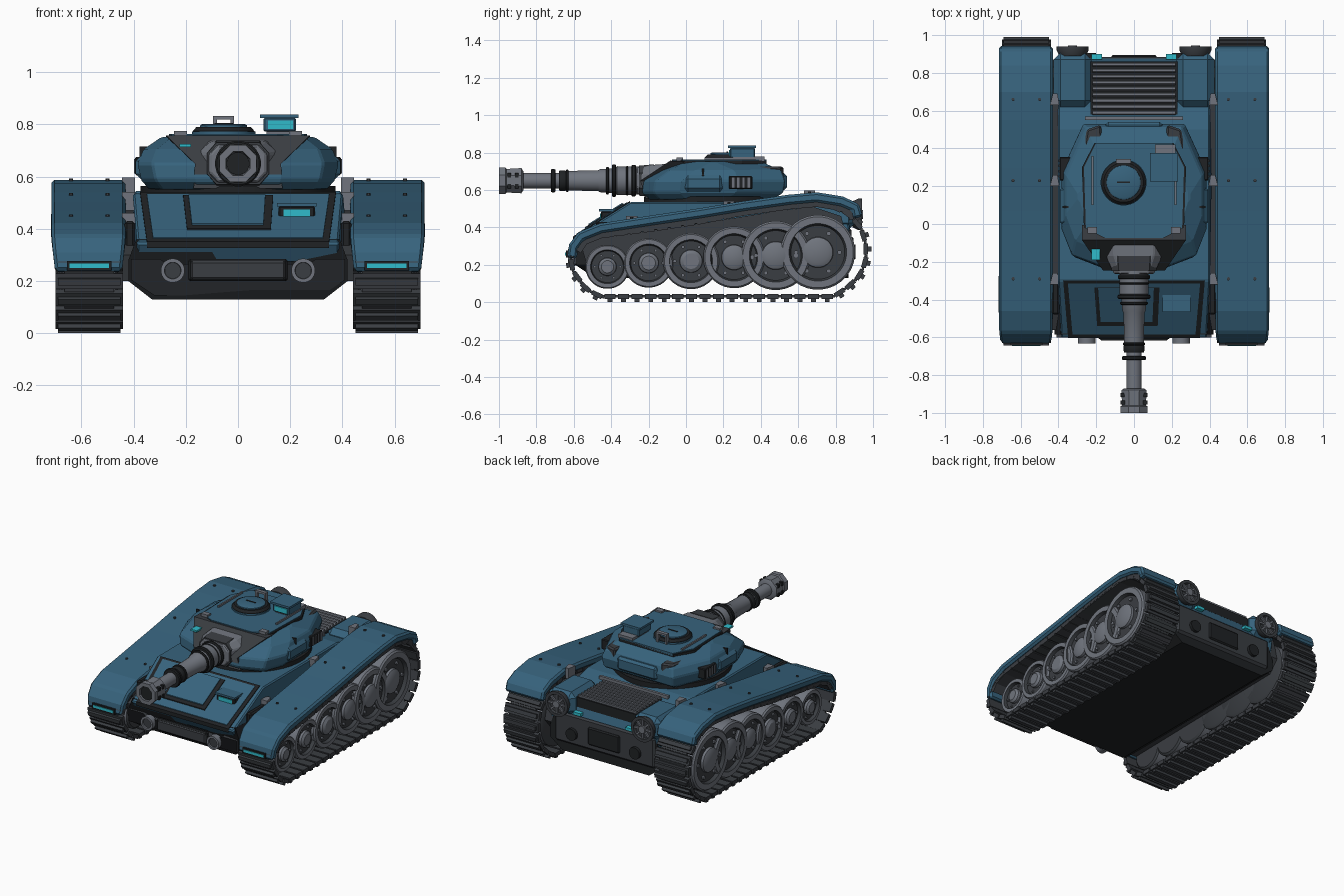
import bpy, bmesh, math
from mathutils import Vector

if "Cube" in bpy.data.objects:
    bpy.data.objects.remove(bpy.data.objects["Cube"])


def material(name, rgb):
    m = bpy.data.materials.new(name)
    m.diffuse_color = (*rgb, 1)
    m.use_nodes = True
    m.node_tree.nodes["Principled BSDF"].inputs["Base Color"].default_value = m.diffuse_color
    return m


BLUE = material("blue paint", (0.038, 0.125, 0.205))
STEEL = material("light steel", (0.16, 0.175, 0.205))
DARK = material("dark grey", (0.042, 0.047, 0.054))
BLACK = material("near black", (0.014, 0.016, 0.018))
CYAN = material("cyan glow", (0.03, 0.5, 0.6))


def finish(name, bm, mat, bevel=0, mirror=False, smooth=False):
    bmesh.ops.recalc_face_normals(bm, faces=bm.faces)
    me = bpy.data.meshes.new(name)
    bm.to_mesh(me)
    bm.free()
    me.materials.append(mat)
    if smooth:
        me.shade_smooth()
        me.set_sharp_from_angle(angle=math.radians(32))
    ob = bpy.data.objects.new(name, me)
    bpy.context.collection.objects.link(ob)
    if mirror:
        ob.modifiers.new("mirror", 'MIRROR')
    if bevel:
        b = ob.modifiers.new("bevel", 'BEVEL')
        b.width, b.segments, b.limit_method = bevel, 1, 'ANGLE'
    return ob


def loft(name, rings, mat, warp=None, **kw):
    bm = bmesh.new()
    vs = [[bm.verts.new(warp(Vector(p)) if warp else p) for p in r] for r in rings]
    n = len(vs[0])
    for a, b in zip(vs, vs[1:]):
        for i in range(n):
            bm.faces.new((a[i], a[(i + 1) % n], b[(i + 1) % n], b[i]))
    bm.faces.new(vs[0])
    bm.faces.new(vs[-1])
    return finish(name, bm, mat, **kw)


def place(axis, t, u, v):
    return {'X': (t, u, v), 'Y': (u, t, v), 'Z': (u, v, t)}[axis]


def prism(name, axis, a, b, pts, mat, **kw):
    return loft(name, [[place(axis, t, u, v) for u, v in pts] for t in (a, b)], mat, **kw)


def box(name, x, y, z, mat, **kw):
    return prism(name, 'Z', z[0], z[1], [(x[0], y[0]), (x[1], y[0]), (x[1], y[1]), (x[0], y[1])], mat, **kw)


def lathe(name, axis, c, profile, mat, n=24, smooth=True, **kw):
    """Turned part: profile is (position along axis, radius)."""
    ang = [(i + 0.5) * 2 * math.pi / n for i in range(n)]
    rings = [[place(axis, t, c[0] + r * math.cos(a), c[1] + r * math.sin(a)) for a in ang] for t, r in profile]
    return loft(name, rings, mat, smooth=smooth, **kw)


def disc(name, axis, c, a, b, r, mat, **kw):
    return lathe(name, axis, c, [(a, r), (b, r)], mat, **kw)


def offset(path, d):
    out = []
    for i, p in enumerate(path):
        t = (Vector(path[min(i + 1, len(path) - 1)]) - Vector(path[max(i - 1, 0)])).normalized()
        out.append((p[0] + t.y * d, p[1] - t.x * d))
    return out


def mirrored(y):
    return y + [(-a, b) for a, b in reversed(y)]


# Fenders with dark under-strips
top = [(-.635, .24), (-.625, .31), (-.575, .375), (-.46, .422), (-.16, .468), (.07, .502), (.3, .54),
       (.55, .575), (.70, .588), (.84, .565), (.925, .525), (.945, .46)]
def narrow(p):
    k = max(0, (.36 - p.z) / .12) * .014
    return Vector((p.x - k if p.x > .6 else p.x + k, p.y, p.z))
prism("fender", 'X', .43, .715, top + offset(top, .052)[::-1], BLUE, warp=narrow, bevel=.012, mirror=True)
inner = top[1:]
prism("fender_under_strip", 'X', .445, .698, offset(inner, .05) + offset(inner, .078)[::-1], DARK, mirror=True)
box("fender_lamp_frame", (.485, .655), (-.642, -.60), (.24, .277), BLACK, mirror=True)
box("fender_lamp", (.495, .645), (-.646, -.63), (.25, .267), CYAN, mirror=True)
for y, z in ((-.29, .448), (.23, .53), (.66, .585)):
    for x in (.50, .64):
        disc("fender_bolt", 'Z', (x, y), z - .01, z + .007, .009, DARK, n=8, mirror=True)
    prism("fender_bracket", 'Z', z - .06, z + .012, [(.395, y - .03), (.445, y - .03), (.43, y + .03), (.405, y + .03)],
          STEEL, mirror=True)

# Track links set along a closed path
loop = [(-.60, .27), (-.56, .325), (-.46, .355), (-.16, .395), (.07, .43), (.3, .475), (.5, .51), (.66, .53),
        (.78, .515), (.87, .47), (.935, .40), (.963, .31), (.96, .22), (.925, .14), (.865, .08), (.79, .03),
        (-.46, .03), (-.54, .08), (-.60, .16), (-.617, .22)]
pts = [Vector(p) for p in loop]
segs = list(zip(pts, pts[1:] + pts[:1]))
total = sum((b - a).length for a, b in segs)
def along(s):
    s %= total
    for a, b in segs:
        if s <= (b - a).length:
            return a.lerp(b, s / (b - a).length)
        s -= (b - a).length
    return pts[0]
count = 50
bm = bmesh.new()
def link_box(c, t, n, half_len, lo, hi, x0, x1):
    vs = [bm.verts.new((x, *(c + t * l + n * h))) for x in (x0, x1)
          for l, h in ((-half_len, lo), (half_len, lo), (half_len, hi), (-half_len, hi))]
    for f in ((0, 1, 2, 3), (4, 5, 6, 7), (0, 1, 5, 4), (1, 2, 6, 5), (2, 3, 7, 6), (3, 0, 4, 7)):
        bm.faces.new([vs[i] for i in f])
for i in range(count):
    s = total * i / count
    c = along(s)
    t = (along(s + .03) - along(s - .03)).normalized()
    n = Vector((-t.y, t.x))
    link_box(c, t, n, .030, -.014, .012, .44, .70)
    link_box(c, t, n, .013, .010, .029, .45, .69)
    link_box(c, t, n, .041, -.008, .004, .475, .665)
finish("track_links", bm, DARK, mirror=True)

# Road wheels, growing toward the rear
wheels = [(-.42, .19, .118), (-.2, .21, .132), (.027, .22, .15), (.257, .24, .165), (.48, .25, .185), (.705, .267, .2)]
for i, (y, z, r) in enumerate(wheels):
    f = .645 + .006 * i
    w = lathe("road_wheel", 'X', (y, z), [(.46, r * .9), (.47, r), (f, r), (f + .01, r * .95), (f + .01, r * .77),
                                         (f - .012, r * .72), (f - .012, r * .1)], STEEL, n=32, mirror=True)
    w.data.materials.append(DARK)
    for p in w.data.polygons:
        d = math.hypot(p.center.y - y, p.center.z - z)
        p.material_index = 1 if d < r * .76 or p.center.x < .468 else 0
    lathe("wheel_hub", 'X', (y, z), [(f - .02, r * .42), (f + .004, r * .4), (f + .016, r * .28)], STEEL, mirror=True)
    for k in range(6):
        a = k * math.pi / 3
        disc("wheel_bolt", 'X', (y + r * .58 * math.cos(a), z + r * .58 * math.sin(a)), f - .02, f, r * .06,
             STEEL, n=8, mirror=True)
prism("wheel_bay_wall", 'X', .40, .462, [(-.53, .2), (-.56, .30), (-.46, .345), (.07, .42), (.5, .49), (.68, .51),
      (.83, .46), (.87, .3), (.8, .22)], DARK, mirror=True)

# Lower hull
def rake(p):
    return p + Vector((0, .09, 0)) if p.z < .15 and p.y < 0 else p
prism("lower_hull", 'Y', -.585, .87, mirrored([(.33, .13), (.42, .2), (.42, .28), (.39, .36)]), BLACK,
      warp=rake)
prism("bow_bumper", 'Y', -.60, -.5, mirrored([(.32, .145), (.41, .205), (.41, .285), (.30, .285), (.27, .265)]),
      DARK, warp=rake)
box("bow_panel_frame", (-.19, .19), (-.61, -.58), (.2, .285), BLACK, bevel=.008)
box("bow_panel", (-.18, .18), (-.616, -.58), (.208, .276), DARK, bevel=.006)
lathe("headlight", 'Y', (.25, .24), [(-.59, .046), (-.632, .046), (-.632, .032), (-.615, .03)], STEEL, mirror=True)
disc("headlight_lens", 'Y', (.25, .24), -.6, -.622, .031, DARK, mirror=True)
disc("tow_hook", 'Y', (.43, .27), -.52, -.46, .03, STEEL, n=10, mirror=True)
box("bow_side_guard", (.395, .435), (-.48, -.3), (.29, .43), BLACK, mirror=True, bevel=.01)

# Upper hull with sloped front
def bow(p):
    return Vector((p.x * (.92 if p.y < -.5 else .96 if p.z > .5 else 1), p.y, p.z))
prism("upper_hull", 'X', -.42, .42, [(-.56, .27), (-.605, .345), (-.3, .535), (.5, .535), (.62, .505), (.85, .48),
      (.875, .40), (.86, .33)], BLUE, warp=bow, bevel=.008)
def glacis(name, xs, y0, y1, lift, mat, taper=1):
    h = lambda y: .345 + (y + .605) * .623
    loft(name, [[(xs[0] * taper, y0, h(y0) + d), (xs[1] * taper, y0, h(y0) + d), (xs[1], y1, h(y1) + d),
                 (xs[0], y1, h(y1) + d)] for d in (-.02, lift)], mat)
glacis("front_plate_trim", (-.375, .375), -.603, -.30, .006, BLACK, .93)
glacis("front_plate", (-.35, .35), -.585, -.315, .010, BLUE, .93)
glacis("driver_hatch_frame", (-.21, .135), -.54, -.335, .016, BLACK, .93)
glacis("driver_hatch", (-.19, .105), -.52, -.34, .022, BLUE, .93)
box("lamp_housing", (.155, .295), (-.455, -.36), (.425, .487), BLACK, bevel=.006)
box("lamp_hood", (.15, .30), (-.465, -.36), (.485, .498), BLUE)
box("lamp_glass", (.175, .275), (-.46, -.44), (.448, .474), CYAN)

# Engine deck and rear end
box("grille_bed", (-.23, .23), (.56, .86), (.45, .515), BLACK)
for i in range(9):
    y = .585 + i * .032
    prism("grille_slat", 'X', -.22, .22, [(y - .012, .505), (y + .008, .505), (y + .012, .53), (y - .002, .53)], STEEL)
box("grille_front_bar", (-.26, .26), (.55, .568), (.5, .54), STEEL)
box("rear_pod", (.225, .425), (.62, .905), (.39, .545), BLUE, bevel=.035, mirror=True)
lathe("exhaust_fan", 'Y', (.325, .47), [(.89, .07), (.92, .085), (.94, .085), (.94, .065), (.925, .06)], DARK, mirror=True)
disc("fan_core", 'Y', (.325, .47), .9, .945, .025, STEEL, n=12, mirror=True)
for k in range(4):
    a = k * math.pi / 4
    u, v = Vector((math.cos(a), math.sin(a))) * .07, Vector((-math.sin(a), math.cos(a))) * .006
    c = Vector((.325, .47))
    prism("fan_blade", 'Y', .92, .936, [c + u + v, c + u - v, c - u - v, c - u + v], STEEL, mirror=True)
box("rear_plate", (-.38, .38), (.84, .885), (.19, .40), DARK, bevel=.015)
box("rear_panel", (-.12, .12), (.87, .895), (.23, .35), BLACK, bevel=.008)
disc("rear_port", 'Y', (.24, .27), .87, .905, .04, BLACK, n=16, mirror=True)
box("tail_lamp", (.17, .225), (.87, .90), (.41, .43), CYAN, mirror=True)

# Turret shell from stacked outlines
disc("turret_ring", 'Z', (0, .15), .525, .565, .375, BLACK, n=40)
def outline(z, xs, front, back):
    half = [(.17, front), (.33, front + .06), (.385, front + .2), (.385, back - .25), (.27, back), ]
    return [(x * xs, y, z) for x, y in mirrored(half)]
loft("turret_shell", [outline(.55, .88, -.20, .46), outline(.585, .96, -.235, .52), outline(.65, 1, -.225, .53),
     outline(.705, .94, -.15, .51), outline(.752, .76, -.06, .40)], BLUE, bevel=.008)
front = [(-.17, -.215, .555), (.17, -.215, .555), (.165, -.245, .65), (.275, -.085, .757), (-.275, -.085, .757),
         (-.165, -.245, .65)]
loft("turret_front_plate", [front, [(x, y + .08, z - .004) for x, y, z in front]], DARK)
roof = mirrored([(.15, -.075), (.255, -.02), (.265, .30), (.20, .43)])
prism("roof_trim", 'Z', .74, .757, [(x * 1.04, y) for x, y in roof], BLACK)
prism("roof_plate", 'Z', .745, .763, roof, BLUE)
box("cheek_seam", (.30, .378), (.085, .095), (.60, .715), BLACK, mirror=True)
box("side_vent", (.33, .394), (.23, .355), (.605, .675), BLACK, mirror=True, bevel=.005)
for i in range(4):
    box("vent_fin", (.36, .399), (.245 + i * .028, .258 + i * .028), (.612, .668), STEEL, mirror=True)
box("side_armor_block", (.32, .392), (-.01, .2), (.59, .68), BLUE, mirror=True, bevel=.02)
prism("rear_bracket", 'Z', .66, .725, [(.165, .40), (.27, .38), (.25, .50), (.175, .525)], DARK, mirror=True, bevel=.01)
box("rear_stowage", (-.15, .15), (.45, .54), (.60, .69), BLUE, bevel=.015)
box("cheek_lamp", (-.225, -.18), (-.19, -.13), (.713, .725), CYAN)
for x in (-.22, .22):
    box("roof_rail", (x - .005, x + .005), (.1, .36), (.76, .775), STEEL)
    box("roof_hook", (x - .025, x + .025), (-.05, -.015), (.755, .774), STEEL)

# Commander cupola and sight
lathe("cupola", 'Z', (-.055, .22), [(.75, .12), (.775, .118), (.79, .105)], BLACK, n=32)
lathe("cupola_collar", 'Z', (-.055, .22), [(.76, .122), (.772, .122)], BLUE, n=32)
lathe("cupola_lid", 'Z', (-.055, .22), [(.78, .092), (.797, .09), (.802, .08)], BLUE, n=32)
box("lid_slot", (-.09, -.02), (.216, .225), (.8, .805), BLACK)
box("handle_bar", (-.095, -.015), (.32, .345), (.818, .832), STEEL)
for x in (-.088, -.022):
    box("handle_post", (x - .007, x + .007), (.32, .345), (.755, .82), STEEL)
box("sight_base", (.11, .22), (.25, .42), (.755, .78), STEEL)
box("sight_box", (.098, .222), (.235, .37), (.772, .826), BLUE, bevel=.006)
box("sight_hood", (.085, .232), (.225, .375), (.824, .838), BLUE)
box("sight_glass", (.115, .21), (.23, .245), (.782, .815), CYAN)

# Gun: mantlet, sleeves, rings, tube and muzzle brake
GZ = .65
def plate(y, w, h):
    return [(x, y, GZ + z) for x, z in ((-w, -h * .5), (-w * .7, -h), (w * .7, -h), (w, -h * .5),
                                       (w, h * .5), (w * .7, h), (-w * .7, h), (-w, h * .5))]
loft("mantlet", [plate(-.1, .155, .09), plate(-.17, .15, .085), plate(-.265, .105, .07)], STEEL, bevel=.006)
loft("mantlet_collar", [plate(-.17, .12, .088), plate(-.25, .118, .08)], DARK)
def barrel(name, profile, mat, n=24):
    lathe(name, 'Y', (0, GZ), profile, mat, n=n)
barrel("barrel_sleeve", [(-.24, .075), (-.37, .078), (-.38, .068), (-.46, .062), (-.47, .056), (-.66, .052)], STEEL)
for y, r, w in ((-.28, .086, .012), (-.315, .08, .006), (-.385, .088, .011), (-.42, .074, .008),
                (-.635, .06, .007), (-.66, .056, .02), (-.71, .064, .011)):
    barrel("barrel_ring", [(y - w, r * .93), (y - w * .5, r), (y + w * .5, r), (y + w, r * .93)], BLACK)
barrel("barrel_tube", [(-.65, .041), (-.9, .041)], STEEL)
barrel("muzzle_brake", [(-.87, .055), (-.88, .073), (-.96, .068), (-.965, .077), (-1, .077), (-1, .05), (-.96, .045)],
       STEEL, 8)
disc("muzzle_bore", 'Y', (0, GZ), -.99, -.95, .044, BLACK, n=16)
for z in (-.03, .03):
    for y in (-.945, -.905):
        box("muzzle_port", (-.071, .071), (y - .01, y + .01), (GZ + z - .012, GZ + z + .012), BLACK)
